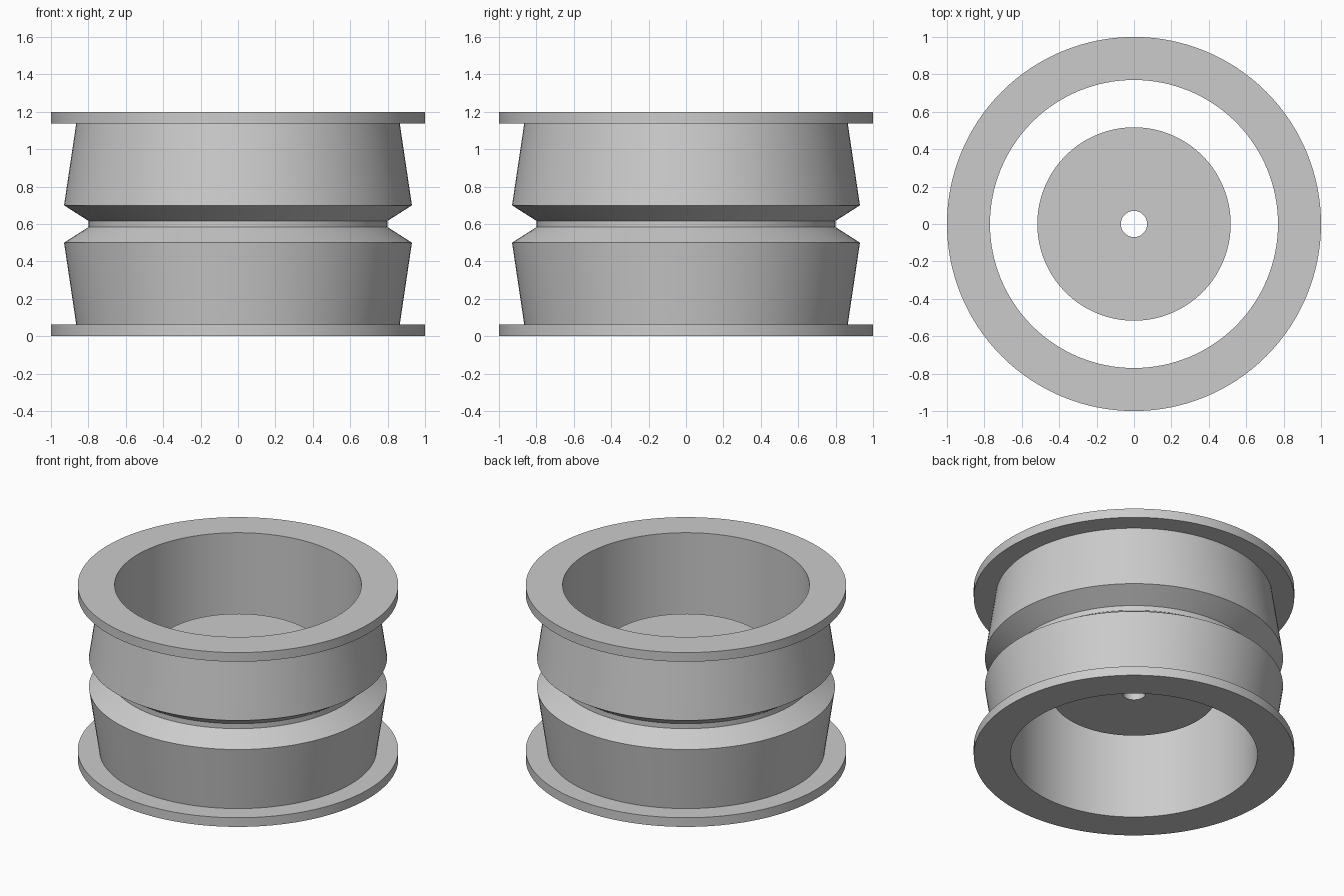
import bpy
import bmesh
import math

cube = bpy.data.objects.get("Cube")
if cube:
    bpy.data.objects.remove(cube, do_unlink=True)

SEGMENTS = 128
MID = 0.6  # height of the mirror plane

metal = bpy.data.materials.new("plain_grey")
metal.use_nodes = True
grey = (0.6, 0.6, 0.6, 1.0)
metal.diffuse_color = grey
metal.node_tree.nodes["Principled BSDF"].inputs["Base Color"].default_value = grey


def lathe(name, half):
    """Revolve a closed profile: lower half (radius, z) plus its mirror above MID."""
    profile = half + [(r, 2 * MID - z) for r, z in reversed(half)]
    bm = bmesh.new()
    rings = []
    for i in range(SEGMENTS):
        a = 2 * math.pi * i / SEGMENTS
        rings.append([bm.verts.new((r * math.cos(a), r * math.sin(a), z))
                      for r, z in profile])
    n = len(profile)
    for i in range(SEGMENTS):
        here, there = rings[i], rings[(i + 1) % SEGMENTS]
        for j in range(n):
            k = (j + 1) % n
            bm.faces.new((here[j], there[j], there[k], here[k]))
    bmesh.ops.recalc_face_normals(bm, faces=bm.faces)
    mesh = bpy.data.meshes.new(name)
    bm.to_mesh(mesh)
    bm.free()
    mesh.materials.append(metal)
    obj = bpy.data.objects.new(name, mesh)
    bpy.context.collection.objects.link(obj)
    bpy.ops.object.select_all(action="DESELECT")
    obj.select_set(True)
    bpy.context.view_layer.objects.active = obj
    bpy.ops.object.shade_smooth_by_angle(angle=math.radians(20))
    return obj


# Outer rim: end flanges, tapered barrels and the central V groove
lathe("wheel_rim", [(0.77, 0.0), (1.0, 0.0), (1.0, 0.063), (0.865, 0.063),
                    (0.93, 0.5), (0.8, 0.583)])

# Inner hub with a bore for the axle
lathe("centre_hub", [(0.07, 0.44), (0.517, 0.44)])
